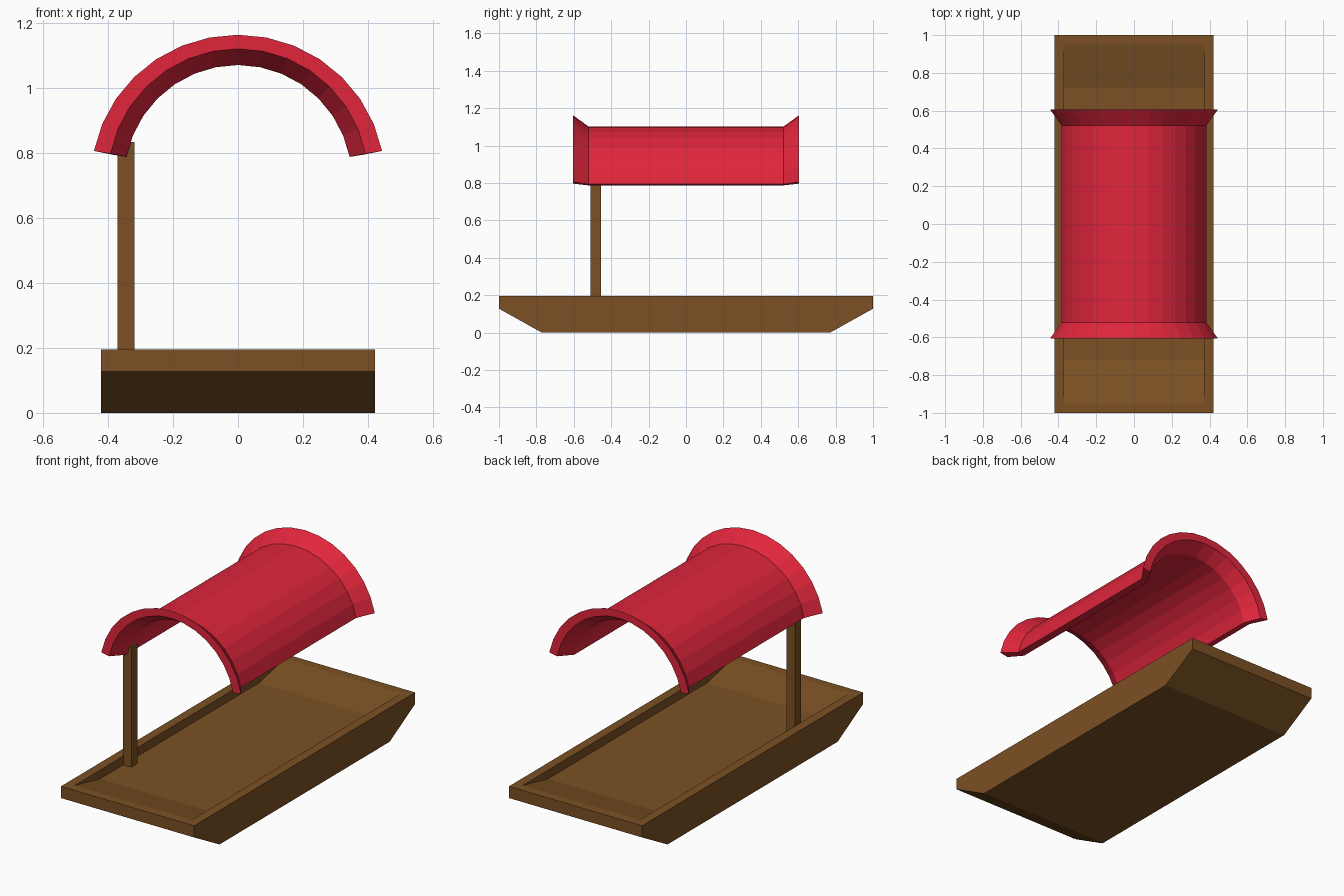
import bpy, bmesh, math

if "Cube" in bpy.data.objects:
    bpy.data.objects.remove(bpy.data.objects["Cube"])


def material(name, rgb):
    m = bpy.data.materials.new(name)
    m.diffuse_color = (*rgb, 1)
    m.use_nodes = True
    m.node_tree.nodes["Principled BSDF"].inputs["Base Color"].default_value = m.diffuse_color
    return m


WOOD = material("brown wood", (0.2, 0.082, 0.017))
CLOTH = material("red cloth", (0.75, 0.019, 0.045))


def finish(name, bm, mat):
    bmesh.ops.recalc_face_normals(bm, faces=bm.faces)
    mesh = bpy.data.meshes.new(name)
    bm.to_mesh(mesh)
    bm.free()
    mesh.materials.append(mat)
    ob = bpy.data.objects.new(name, mesh)
    bpy.context.collection.objects.link(ob)
    return ob


def prism(name, profile, half_width, mat):
    """Side profile (y, z) extruded across x."""
    bm = bmesh.new()
    face = bm.faces.new([bm.verts.new((-half_width, y, z)) for y, z in profile])
    ext = bmesh.ops.extrude_face_region(bm, geom=[face])["geom"]
    verts = [v for v in ext if isinstance(v, bmesh.types.BMVert)]
    bmesh.ops.translate(bm, verts=verts, vec=(2 * half_width, 0, 0))
    return finish(name, bm, mat)


def mirrored(half):
    return half + [(-y, z) for y, z in reversed(half)]


# Flat-bottomed hull with sloping ends
hull = prism("hull", mirrored([(-1, 0.195), (-1, 0.128), (-0.77, 0)]), 0.422, WOOD)

# Shallow well cut into the deck, leaving a thin rim
well = prism("well_cutter", mirrored([(-1.18, 0.245), (-0.72, 0.145)]), 0.37, WOOD)
well.hide_render = True
well.hide_viewport = True
cut = hull.modifiers.new("well", "BOOLEAN")
cut.operation = "DIFFERENCE"
cut.solver = "EXACT"
cut.object = well

# Single post holding the canopy
post = prism("post", [(-0.51, 0.14), (-0.455, 0.14), (-0.455, 0.833), (-0.51, 0.833)],
             0.026, WOOD)
post.location.x = -0.345

# Arched canopy: closed wall section (y, x radius, z radius) swept along the arc
SECTION = [(-0.605, 0.452, 0.444), (-0.522, 0.391, 0.384),
           (0.522, 0.391, 0.384), (0.605, 0.452, 0.444),
           (0.605, 0.4, 0.401), (0.522, 0.35, 0.351),
           (-0.522, 0.35, 0.351), (-0.605, 0.4, 0.401)]
bm = bmesh.new()
rings = []
for i in range(15):
    a = math.radians(11.25 * (i + 1))
    rings.append([bm.verts.new((rx * math.cos(a), y, 0.719 + rz * math.sin(a)))
                  for y, rx, rz in SECTION])
n = len(SECTION)
for r0, r1 in zip(rings, rings[1:]):
    for j in range(n):
        k = (j + 1) % n
        bm.faces.new((r0[j], r0[k], r1[k], r1[j]))
# Bottom edges of the canopy
for r in (rings[0], rings[-1]):
    for a, b, c, d in ((0, 1, 6, 7), (1, 2, 5, 6), (2, 3, 4, 5)):
        bm.faces.new((r[a], r[b], r[c], r[d]))
finish("canopy", bm, CLOTH)
